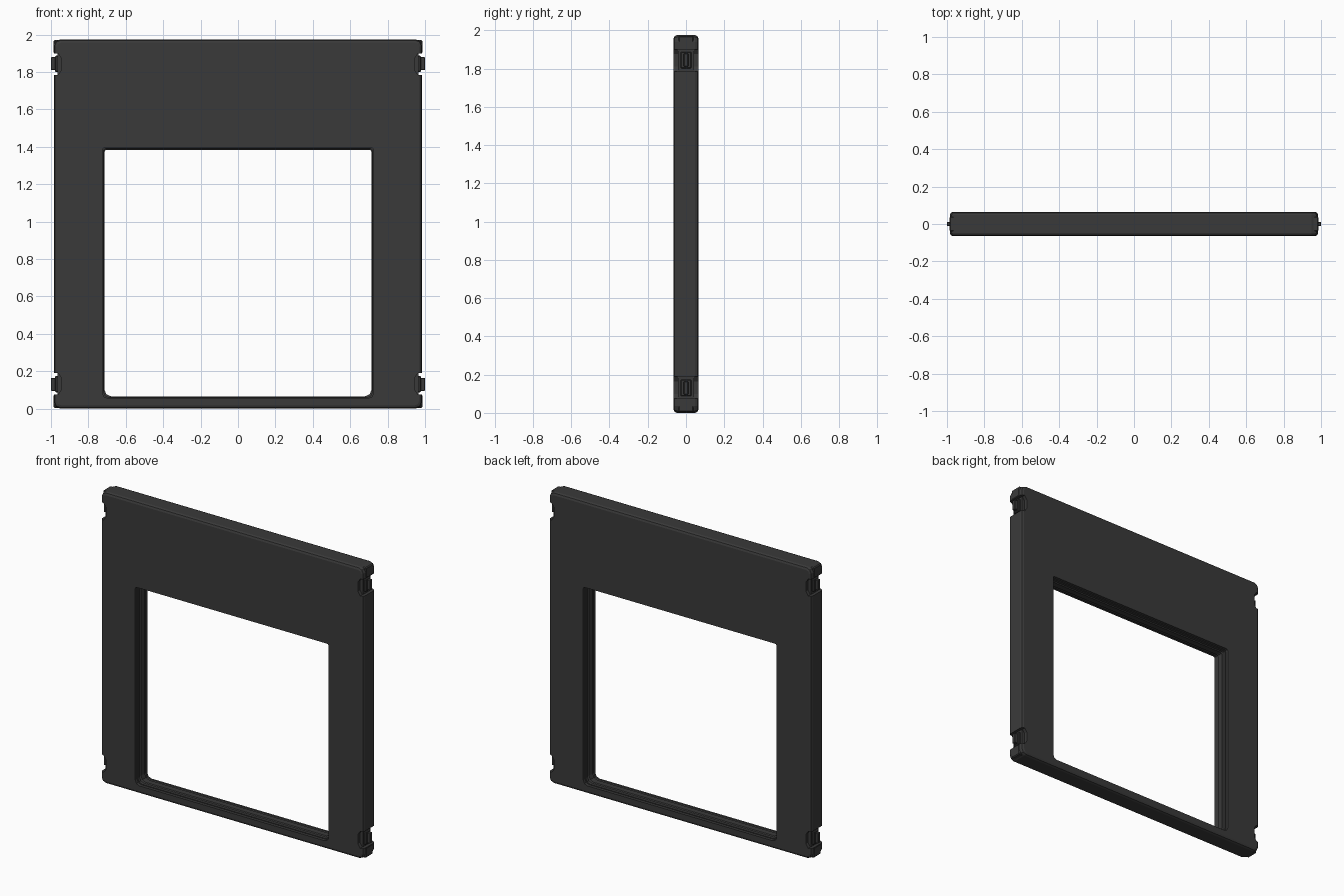
import bpy, bmesh

if "Cube" in bpy.data.objects:
    bpy.data.objects.remove(bpy.data.objects["Cube"])

H = 1.975          # total height
MID = H / 2

mat = bpy.data.materials.new("dark_plastic")
mat.diffuse_color = (0.042, 0.042, 0.042, 1)
mat.use_nodes = True
mat.node_tree.nodes["Principled BSDF"].inputs["Base Color"].default_value = mat.diffuse_color


def finish(name, bm):
    bmesh.ops.recalc_face_normals(bm, faces=bm.faces[:])
    me = bpy.data.meshes.new(name)
    bm.to_mesh(me)
    bm.free()
    ob = bpy.data.objects.new(name, me)
    bpy.context.collection.objects.link(ob)
    me.materials.append(mat)
    return ob


def prism(name, pts, y0, y1):
    """Extrude an xz outline along y."""
    bm = bmesh.new()
    f = bm.faces.new([bm.verts.new((x, y0, z)) for x, z in pts])
    r = bmesh.ops.extrude_face_region(bm, geom=[f])
    vs = [v for v in r["geom"] if isinstance(v, bmesh.types.BMVert)]
    bmesh.ops.translate(bm, verts=vs, vec=(0, y1 - y0, 0))
    return finish(name, bm)


def rect(w, z0, z1, cb, ct):
    """Rectangle outline with two-step rounded corners (cb bottom, ct top)."""
    k = 0.3
    right = [(w - cb, z0), (w - cb * k, z0 + cb * k), (w, z0 + cb),
             (w, z1 - ct), (w - ct * k, z1 - ct * k), (w - ct, z1)]
    return right + [(-x, z) for x, z in reversed(right)]


def bevel(ob, width, seg=1):
    m = ob.modifiers.new("bevel", "BEVEL")
    m.width, m.segments = width, seg
    m.limit_method, m.angle_limit = "ANGLE", 0.9


def apply_all(ob):
    dg = bpy.context.evaluated_depsgraph_get()
    me = bpy.data.meshes.new_from_object(ob.evaluated_get(dg))
    ob.modifiers.clear()
    ob.data = me


def ring(name, loops):
    """Closed skin through (outline, y) loops."""
    bm = bmesh.new()
    rows = [[bm.verts.new((x, y, z)) for x, z in pts] for pts, y in loops]
    n = len(rows[0])
    for a, b in zip(rows, rows[1:] + rows[:1]):
        for i in range(n):
            j = (i + 1) % n
            bm.faces.new((a[i], a[j], b[j], b[i]))
    return finish(name, bm)


# panel slab with rounded rim
panel = prism("panel", rect(0.985, 0, H, 0.035, 0.035), -0.065, 0.065)
bevel(panel, 0.018, 2)
apply_all(panel)

# cutters: window opening and four edge notches
cutters = [prism("window_cutter", rect(0.725, 0.055, 1.395, 0.03, 0.012), -0.2, 0.2)]
notch = [(0.945, 1.81), (0.945, 1.875), (0.962, 1.9), (1.05, 1.9), (1.05, 1.785), (0.962, 1.785)]
for sx in (1, -1):
    for top in (True, False):
        pts = [(sx * x, z if top else H - z) for x, z in notch]
        cutters.append(prism("notch_cutter", pts, -0.2, 0.2))
for c in cutters:
    m = panel.modifiers.new("cut", "BOOLEAN")
    m.operation, m.object, m.solver = "DIFFERENCE", c, "EXACT"
    c.hide_render = True
apply_all(panel)
for c in cutters:
    bpy.data.objects.remove(c)

# stepped inner frame lining the window
hidden = rect(0.74, 0.04, 1.41, 0.03, 0.012)
inner = rect(0.714, 0.066, 1.384, 0.035, 0.012)
step = rect(0.72, 0.06, 1.39, 0.032, 0.012)
ring("window_liner", [(hidden, -0.045), (step, -0.045), (step, -0.025), (inner, -0.02),
                      (inner, 0.02), (step, 0.025), (step, 0.045), (hidden, 0.045)])


def box(name, x0, x1, y, z0, z1, b=0.0):
    ob = prism(name, [(x0, z0), (x1, z0), (x1, z1), (x0, z1)], -y, y)
    if b:
        bevel(ob, b)
        apply_all(ob)
    return ob


# hinge clips at the four corners
for sx, side in ((1, "right"), (-1, "left")):
    for top in (True, False):
        tag = side + ("_top" if top else "_bottom")

        def part(name, x0, x1, y, z0, z1, b=0.0):
            if not top:
                z0, z1 = H - z1, H - z0
            a, c = sorted((sx * x0, sx * x1))
            return box(name + "_" + tag, a, c, y, z0, z1, b)

        part("clip_core", 0.93, 0.965, 0.042, 1.77, 1.91)
        part("clip_arm", 0.94, 0.978, 0.028, 1.80, 1.888, 0.005)
        part("clip_tab", 0.95, 1.0, 0.012, 1.81, 1.88, 0.003)
        part("corner_block", 0.93, 0.986, 0.04, 1.90, H - 0.004, 0.006)
